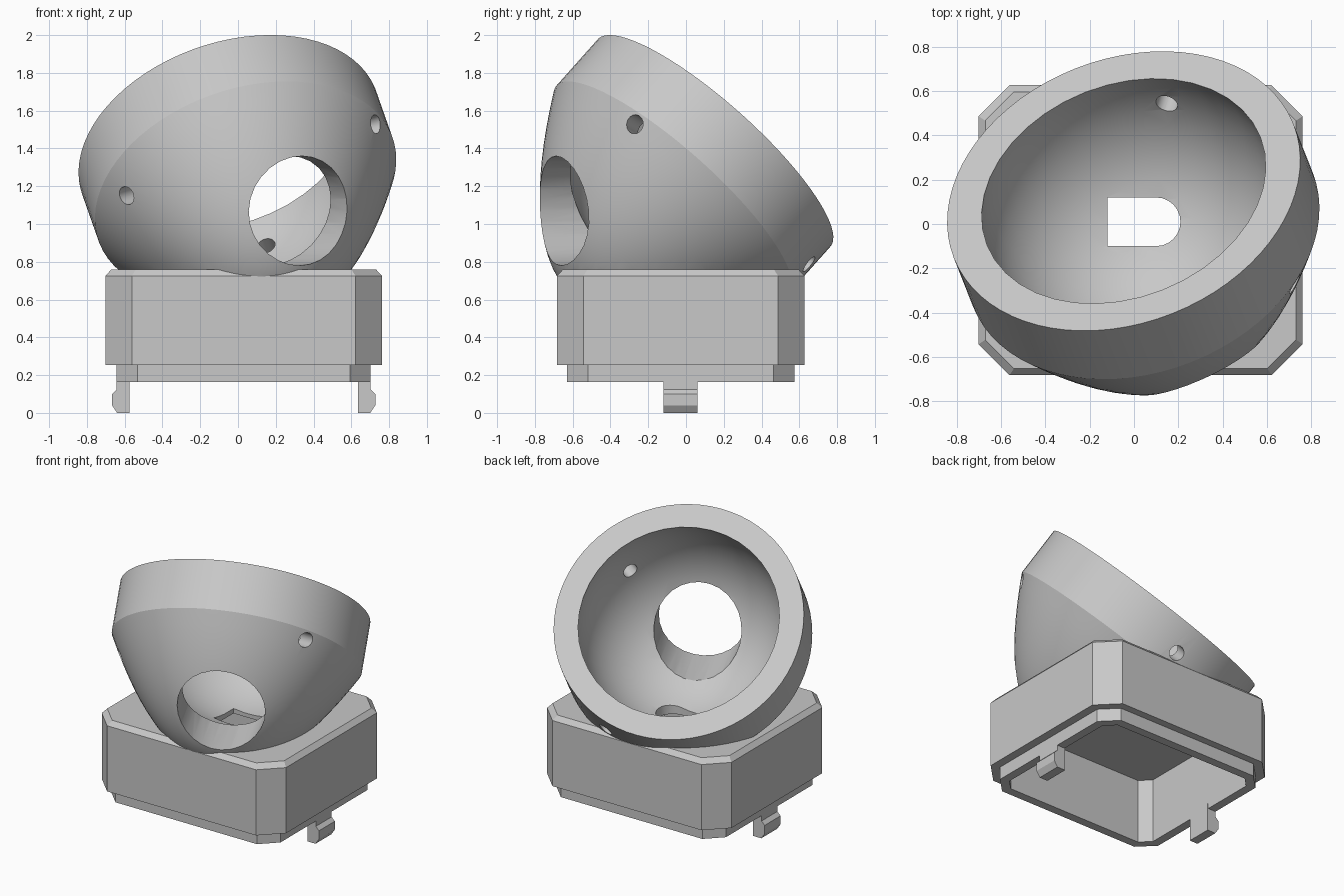
import bpy, bmesh, math
from mathutils import Vector, Matrix

cube = bpy.data.objects.get("Cube")
if cube:
    bpy.data.objects.remove(cube, do_unlink=True)

grey = bpy.data.materials.new("plain_grey")
grey.use_nodes = True
grey.diffuse_color = (0.58, 0.58, 0.58, 1)
grey.node_tree.nodes["Principled BSDF"].inputs["Base Color"].default_value = (0.58, 0.58, 0.58, 1)

AXIS = Vector((-0.255, 0.645, 0.723)).normalized()
SEAM = Vector((0.04, -0.07, 1.184))
RADIUS, RIM, DEPTH = 0.825, 0.34, 0.79
BALL = SEAM + AXIS * 0.2


def finish(name, bm):
    bmesh.ops.recalc_face_normals(bm, faces=bm.faces)
    mesh = bpy.data.meshes.new(name)
    bm.to_mesh(mesh)
    bm.free()
    mesh.materials.append(grey)
    ob = bpy.data.objects.new(name, mesh)
    bpy.context.collection.objects.link(ob)
    return ob


def loft(name, loops):
    """Solid skinned through matching closed loops, capped at both ends."""
    bm = bmesh.new()
    rings = [[bm.verts.new(p) for p in loop] for loop in loops]
    count = len(rings[0])
    for a, b in zip(rings, rings[1:]):
        for i in range(count):
            j = (i + 1) % count
            bm.faces.new((a[i], a[j], b[j], b[i]))
    bm.faces.new(rings[0])
    bm.faces.new(rings[-1])
    return finish(name, bm)


def circle(radius, height, matrix, steps=72):
    return [matrix @ Vector((radius * math.cos(k * math.tau / steps),
                             radius * math.sin(k * math.tau / steps), height))
            for k in range(steps)]


def frame(origin, direction):
    return Matrix.Translation(origin) @ Vector(direction).to_track_quat('Z', 'Y').to_matrix().to_4x4()


def rod(name, start, direction, radius, length, steps):
    m = frame(start, direction)
    return loft(name, [circle(radius, h, m, steps) for h in (0, length)])


def octagon(hx, hy, cut, z, cx=0.03, cy=-0.028):
    """Rectangle with cut corners."""
    q = [(hx, hy - cut), (hx - cut, hy), (cut - hx, hy), (-hx, hy - cut),
         (-hx, cut - hy), (cut - hx, -hy), (hx - cut, -hy), (hx, cut - hy)]
    return [(cx + x, cy + y, z) for x, y in q]


def combine(target, tools, operation):
    """Apply each tool to the target, then remove it."""
    bpy.context.view_layer.objects.active = target
    for tool in tools:
        mod = target.modifiers.new("combine", 'BOOLEAN')
        mod.operation = operation
        mod.solver = 'EXACT'
        mod.object = tool
        bpy.ops.object.modifier_apply(modifier=mod.name)
        bpy.data.objects.remove(tool, do_unlink=True)


# Tilted bowl: rounded nose below a straight rim
m = frame(SEAM, AXIS)
radii = [RADIUS * (0.04 + 0.96 * i / 16) for i in range(17)]
loops = [circle(r, -DEPTH * (1 - (r / RADIUS) ** 2), m) for r in radii]
loops.append(circle(RADIUS, RIM, m))
bowl = loft("bowl", loops)

# Square housing with cut corners, bevelled top and a narrower skirt
housing = loft("ball_socket_housing", [
    octagon(0.672, 0.602, 0.11, 0.163), octagon(0.672, 0.602, 0.11, 0.254),
    octagon(0.732, 0.655, 0.14, 0.254), octagon(0.732, 0.655, 0.14, 0.725),
    octagon(0.702, 0.625, 0.13, 0.758)])
combine(housing, [bowl], 'UNION')

# Cutters: hollow underside, ball cavity, window, bearing holes, sensor slot
pocket = loft("pocket_cutter", [octagon(0.61, 0.54, 0.07, z) for z in (0.0, 0.625)])
bm = bmesh.new()
bmesh.ops.create_uvsphere(bm, u_segments=40, v_segments=24, radius=0.68,
                          matrix=frame(BALL, AXIS))
cavity = finish("cavity_cutter", bm)
window = rod("window_cutter", (0.1, -0.2, 1.07), (0.44, -0.9, 0), 0.29, 1.0, 28)
bearings = [rod("bearing_cutter", BALL + Vector(d).normalized() * 0.5, d, 0.05, 0.6, 20)
            for d in ((0.74, -0.33, 0.2), (-0.585, -0.56, -0.18), (0.19, 0.58, -0.53))]
arc = [(0.1 + 0.11 * math.cos(t), 0.01 + 0.11 * math.sin(t))
       for t in (math.pi * (k / 12 - 0.5) for k in range(13))]
slot_shape = arc + [(-0.12, 0.12), (-0.12, -0.1)]
slot = loft("slot_cutter", [[(x, y, z) for x, y in slot_shape] for z in (0.3, 0.95)])
combine(housing, [pocket, cavity, window, *bearings, slot], 'DIFFERENCE')

# Snap clips under the two sides
clip = [(0.605, 0.2), (0.605, 0), (0.67, 0), (0.697, 0.04),
        (0.697, 0.1), (0.672, 0.125), (0.672, 0.2)]
for name, side in (("left_clip", 1), ("right_clip", -1)):
    loft(name, [[(0.03 + side * x, y, z) for x, z in clip] for y in (-0.12, 0.06)])

# Smooth the curved faces, keep the hard edges
bpy.ops.object.select_all(action='DESELECT')
housing.select_set(True)
bpy.context.view_layer.objects.active = housing
bpy.ops.object.shade_smooth_by_angle(angle=math.radians(25))
